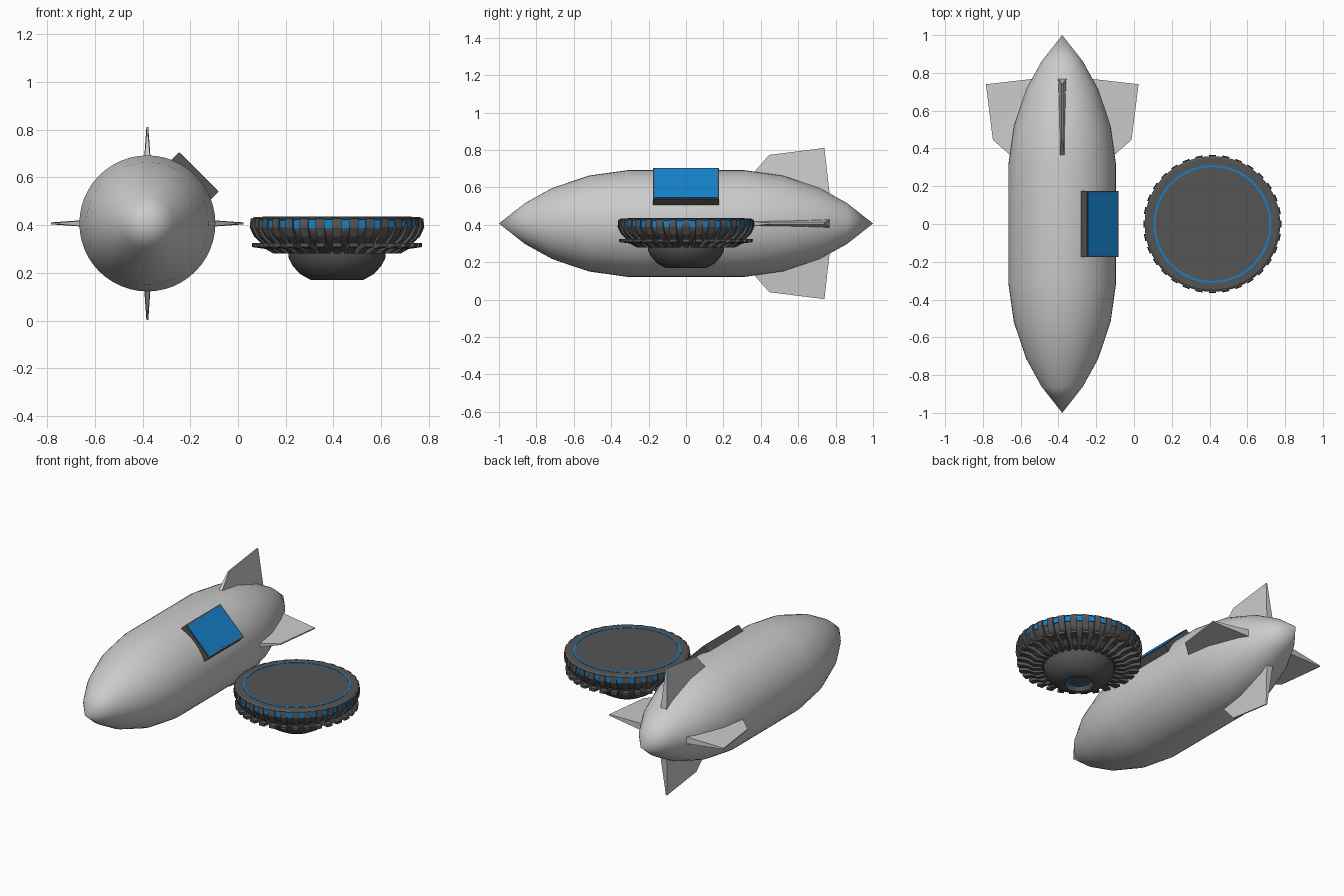
import bpy, bmesh, math
from mathutils import Matrix, Vector

if "Cube" in bpy.data.objects:
    bpy.data.objects.remove(bpy.data.objects["Cube"])


def material(name, color):
    m = bpy.data.materials.new(name)
    m.diffuse_color = (*color, 1)
    m.use_nodes = True
    m.node_tree.nodes["Principled BSDF"].inputs["Base Color"].default_value = (*color, 1)
    return m


SILVER = material("silver grey", (0.60, 0.60, 0.60))
DARK = material("dark grey", (0.09, 0.09, 0.09))
BLUE = material("bright blue", (0.008, 0.22, 0.60))

AIRSHIP = Matrix.Translation((-0.38, 0, 0.407))
POD = Matrix.Translation((0.415, 0, 0))
RIBS = 32


def finish(name, bm, mat, matrix, smooth=None):
    bmesh.ops.recalc_face_normals(bm, faces=bm.faces)
    mesh = bpy.data.meshes.new(name)
    bm.to_mesh(mesh)
    bm.free()
    mesh.transform(matrix)
    mesh.materials.append(mat)
    ob = bpy.data.objects.new(name, mesh)
    bpy.context.collection.objects.link(ob)
    if smooth:
        bpy.ops.object.select_all(action="DESELECT")
        ob.select_set(True)
        bpy.context.view_layer.objects.active = ob
        bpy.ops.object.shade_smooth_by_angle(angle=math.radians(smooth))
    return ob


def lathe(name, profile, mat, matrix, steps=64, smooth=30, closed=False):
    """Spin (radius, height) points around the local z axis."""
    bm = bmesh.new()
    verts = [bm.verts.new((r, 0, z)) for r, z in profile]
    edges = [bm.edges.new(p) for p in zip(verts, verts[1:])]
    if closed:
        edges.append(bm.edges.new((verts[-1], verts[0])))
    bmesh.ops.spin(bm, geom=verts + edges, cent=(0, 0, 0), axis=(0, 0, 1),
                   angle=math.tau, steps=steps, use_duplicate=False)
    bmesh.ops.remove_doubles(bm, verts=bm.verts, dist=0.0001)
    return finish(name, bm, mat, matrix, smooth)


def add_box(bm, size, matrix):
    bmesh.ops.create_cube(bm, size=1, matrix=matrix @ Matrix.Diagonal((*size, 1)))


# Airship envelope, symmetric nose and tail
half = [(0, 1), (0.11, 0.86), (0.19, 0.715), (0.256, 0.52), (0.285, 0.315)]
envelope = half + [(r, -z) for r, z in reversed(half)]
lathe("envelope", envelope, SILVER, AIRSHIP @ Matrix.Rotation(math.pi / 2, 4, "X"), 48, 40)

# Four wedge shaped tail fins: (length, radius, half thickness)
FIN = [(0.36, 0.27, 0.012), (0.445, 0.367, 0.004), (0.74, 0.404, 0.004), (0.77, 0.14, 0.023)]
for i, side in enumerate(("top", "left", "bottom", "right")):
    bm = bmesh.new()
    a = [bm.verts.new((t, y, r)) for y, r, t in FIN]
    b = [bm.verts.new((-t, y, r)) for y, r, t in FIN]
    for ring in (a, b):
        bm.faces.new((ring[0], ring[1], ring[3]))
        bm.faces.new((ring[1], ring[2], ring[3]))
    for k in range(4):
        n = (k + 1) % 4
        bm.faces.new((a[k], a[n], b[n], b[k]))
    finish(side + "_fin", bm, SILVER, AIRSHIP @ Matrix.Rotation(i * math.pi / 2, 4, "Y"))

# Tilted screen on the upper left of the envelope
tilt = AIRSHIP @ Matrix.Rotation(math.pi / 4, 4, "Y")
bm = bmesh.new()
add_box(bm, (0.235, 0.352, 0.08), Matrix.Translation((0, 0, 0.264)))
finish("screen_housing", bm, DARK, tilt)
bm = bmesh.new()
add_box(bm, (0.219, 0.336, 0.006), Matrix.Translation((0, 0, 0.303)))
finish("screen_panel", bm, BLUE, tilt)

# Round pod: deck, tapered underside and bowl with a recessed bottom
body = [(0, 0.434), (0.347, 0.434), (0.359, 0.426), (0.352, 0.424), (0.352, 0.386),
        (0.335, 0.355), (0.29, 0.32), (0.205, 0.29), (0.202, 0.26), (0.185, 0.228),
        (0.155, 0.195), (0.11, 0.17), (0.085, 0.17), (0.07, 0.195), (0, 0.195)]
lathe("pod_body", body, DARK, POD)
lathe("deck_ring", [(0.301, 0.432), (0.301, 0.436), (0.312, 0.436), (0.312, 0.432)],
      BLUE, POD, closed=True)
lathe("bottom_ring", [(0.05, 0.196), (0.05, 0.192), (0.068, 0.192), (0.068, 0.196)],
      BLUE, POD, closed=True)

# Ribs around the pod, each with a rim tooth and an outward foot
RIB = [(0.345, 0.428), (0.362, 0.428), (0.366, 0.39), (0.348, 0.352), (0.318, 0.324),
       (0.357, 0.324), (0.357, 0.308), (0.30, 0.3), (0.265, 0.28), (0.2, 0.28), (0.28, 0.325),
       (0.33, 0.36)]
bm = bmesh.new()
for i in range(RIBS):
    turn = Matrix.Rotation((i + 0.5) * math.tau / RIBS, 4, "Z")
    rows = []
    for s in (-1, 1):
        rows.append([bm.verts.new(turn @ Vector((r, s * 0.052 * r, z))) for r, z in RIB])
    for row in rows:
        bm.faces.new(row)
    for k in range(len(RIB)):
        n = (k + 1) % len(RIB)
        bm.faces.new((rows[0][k], rows[0][n], rows[1][n], rows[1][k]))
finish("pod_ribs", bm, DARK, POD @ Matrix.Rotation(math.pi / RIBS, 4, "Z"))

# Blue lights between the rim teeth
bm = bmesh.new()
for i in range(RIBS):
    turn = Matrix.Rotation((i + 0.5) * math.tau / RIBS, 4, "Z")
    add_box(bm, (0.008, 0.034, 0.034), turn @ Matrix.Translation((0.353, 0, 0.405)))
finish("rim_lights", bm, BLUE, POD)
